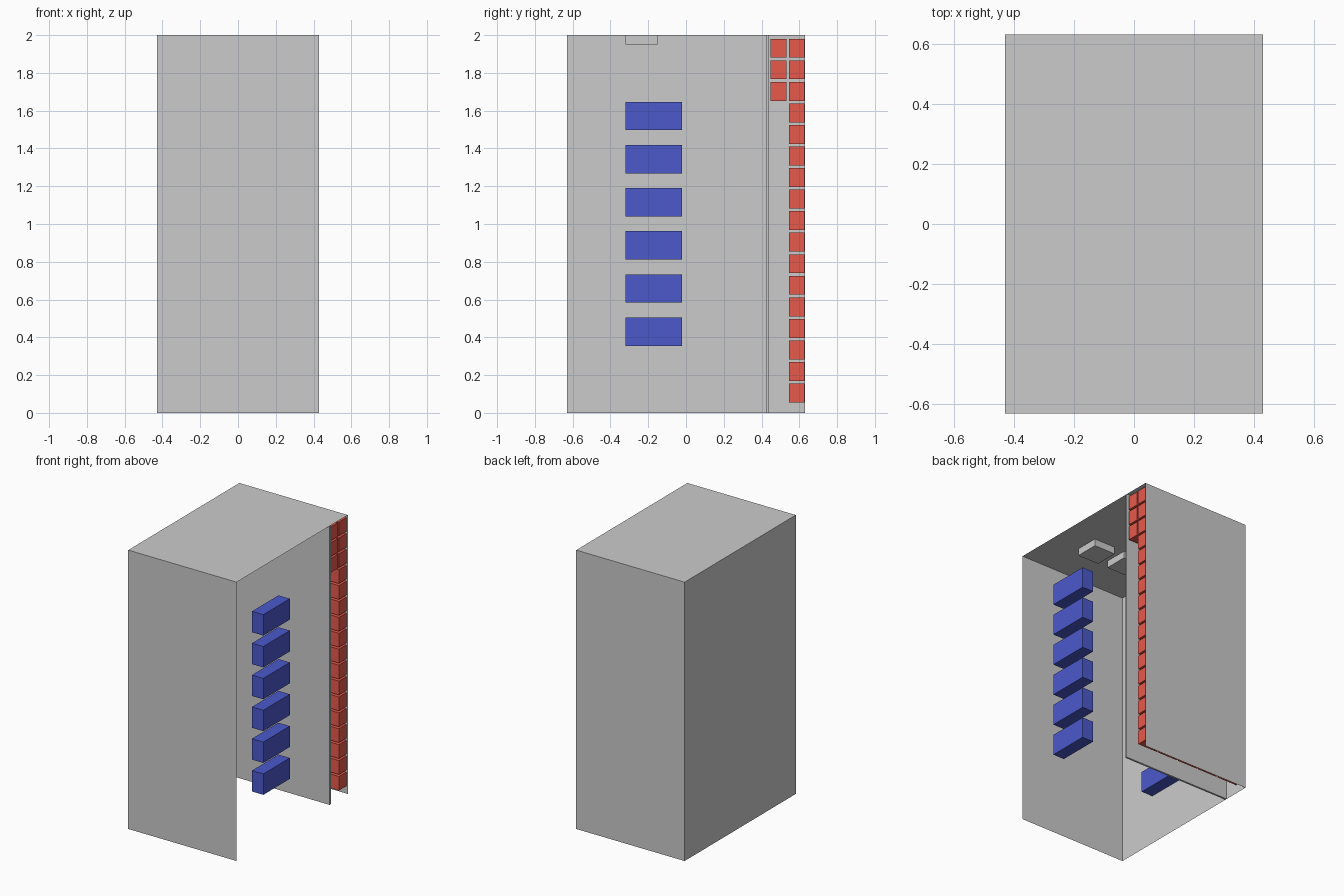
import bpy, bmesh
from mathutils import Matrix, Vector

if "Cube" in bpy.data.objects:
    bpy.data.objects.remove(bpy.data.objects["Cube"])

W, D, H = 0.86, 1.26, 2.0  # overall cabinet size


def material(name, rgb):
    m = bpy.data.materials.new(name)
    m.diffuse_color = (*rgb, 1)
    m.use_nodes = True
    m.node_tree.nodes["Principled BSDF"].inputs["Base Color"].default_value = m.diffuse_color
    return m


def add_box(bm, lo, hi):
    lo, hi = Vector(lo), Vector(hi)
    mat = Matrix.Translation((lo + hi) / 2) @ Matrix.Diagonal((*(hi - lo), 1))
    bmesh.ops.create_cube(bm, size=1, matrix=mat)


def make(name, boxes, mat=None, drop=None):
    bm = bmesh.new()
    for lo, hi in boxes:
        add_box(bm, lo, hi)
    if drop:
        bm.normal_update()
        faces = [f for f in bm.faces if drop(f.normal)]
        bmesh.ops.delete(bm, geom=faces, context='FACES')
    me = bpy.data.meshes.new(name)
    bm.to_mesh(me)
    bm.free()
    ob = bpy.data.objects.new(name, me)
    bpy.context.collection.objects.link(ob)
    if mat:
        me.materials.append(mat)
    return ob


def mirror_x(ob):
    mod = ob.modifiers.new("mirror", 'MIRROR')
    mod.use_axis = (True, False, False)


red = material("red", (0.8, 0.1, 0.07))
blue = material("blue", (0.07, 0.1, 0.6))

# Thin outer shell, open on the right side and underneath
make("outer_shell", [((-W / 2, -D / 2, 0), (W / 2, D / 2, H))],
     drop=lambda n: n.x > 0.9 or n.z < -0.9)

# Partition in front of the brick stack
make("partition", [((-W / 2, 0.424, 0), (W / 2, 0.438, H))])

# Ceiling blocks, mirrored left and right
mirror_x(make("ceiling_block", [((0.04, -0.32, 1.95), (0.21, -0.15, H))]))

# Blue side boxes in a vertical column, mirrored left and right
for i in range(6):
    z = 0.355 + i * 0.2284
    mirror_x(make(f"side_box_{i + 1}",
                  [((0.335, -0.32, z), (0.425, -0.02, z + 0.15))], blue))


# Red bricks: full rear layer plus three top rows in front
def brick_layer(name, y0, y1, rows):
    pitch, gap = 0.17, 0.01
    boxes = []
    for r in rows:
        z = 0.055 + r * 0.1141
        for c in range(5):
            x = -0.42 + c * pitch
            boxes.append(((x, y0, z), (x + pitch - gap, y1, z + 0.1)))
    make(name, boxes, red)


brick_layer("rear_bricks", 0.544, 0.627, range(17))
brick_layer("front_bricks", 0.448, 0.531, range(14, 17))
